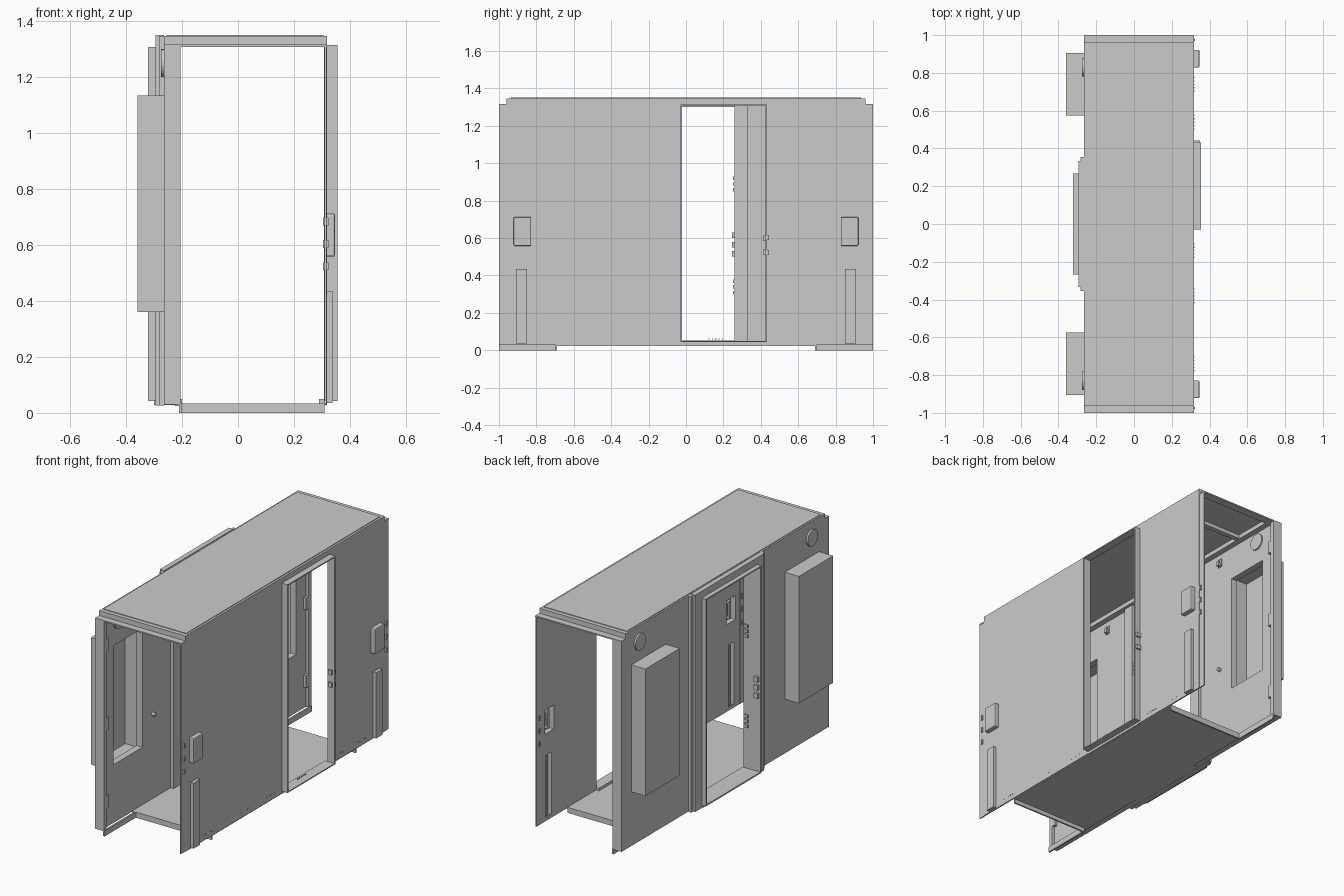
import bpy, bmesh
from mathutils import Matrix

if "Cube" in bpy.data.objects:
    bpy.data.objects.remove(bpy.data.objects["Cube"])


def finish(name, bm):
    bmesh.ops.recalc_face_normals(bm, faces=bm.faces)
    me = bpy.data.meshes.new(name)
    bm.to_mesh(me)
    bm.free()
    ob = bpy.data.objects.new(name, me)
    bpy.context.collection.objects.link(ob)
    return ob


def add_box(bm, x, y, z):
    """Box from (min, max) ranges."""
    c = [(a[0] + a[1]) / 2 for a in (x, y, z)]
    s = [abs(a[1] - a[0]) for a in (x, y, z)]
    m = Matrix.Translation(c) @ Matrix.Diagonal((*s, 1))
    return bmesh.ops.create_cube(bm, size=1, matrix=m)["verts"]


def boxes(name, *specs):
    bm = bmesh.new()
    for s in specs:
        add_box(bm, *s)
    return finish(name, bm)


def panel(name, x, y, z, holes=()):
    """Slab in the YZ plane with rectangular holes (y0, y1, z0, z1)."""
    ys = sorted({*y, *(v for h in holes for v in h[:2])})
    zs = sorted({*z, *(v for h in holes for v in h[2:])})
    bm = bmesh.new()
    grid = {(a, b): bm.verts.new((x[0], a, b)) for a in ys for b in zs}
    for a, b in zip(ys, ys[1:]):
        for c, d in zip(zs, zs[1:]):
            my, mz = (a + b) / 2, (c + d) / 2
            if not any(h[0] < my < h[1] and h[2] < mz < h[3] for h in holes):
                bm.faces.new([grid[p] for p in ((a, c), (b, c), (b, d), (a, d))])
    bmesh.ops.delete(bm, geom=[v for v in bm.verts if not v.link_faces], context="VERTS")
    ext = bmesh.ops.extrude_face_region(bm, geom=bm.faces[:], use_keep_orig=True)
    for v in ext["geom"]:
        if isinstance(v, bmesh.types.BMVert):
            v.co.x = x[1]
    return finish(name, bm)


def tray(name, x_open, x_back, y, z, wall=0.004, bevel=0):
    """Hollow box, open on the x_open side."""
    bm = bmesh.new()
    add_box(bm, (x_open, x_back), y, z)
    bm.faces.ensure_lookup_table()
    mouth = min(bm.faces, key=lambda f: abs(f.calc_center_median().x - x_open))
    bmesh.ops.recalc_face_normals(bm, faces=bm.faces)
    bmesh.ops.delete(bm, geom=[mouth], context="FACES_ONLY")
    if bevel:
        edges = [e for e in bm.edges if not e.is_boundary]
        bmesh.ops.bevel(bm, geom=edges, offset=bevel, segments=2, profile=0.5, affect="EDGES")
    me_ob = finish(name, bm)
    mod = me_ob.modifiers.new("wall", "SOLIDIFY")
    mod.thickness = wall
    return me_ob


def span(s, a, b):
    """Mirrored y range for side s = -1 or 1."""
    return tuple(sorted((s * a, s * b)))


SIDES = ((-1, "front"), (1, "back"))

# Right wall with doorway, handle pockets and rail slots
door_r = (-0.022, 0.424, 0.05, 1.307)
holes = [door_r]
for s, n in SIDES:
    holes += [(*span(s, 0.832, 0.918), 0.562, 0.708), (*span(s, 0.853, 0.907), 0.05, 0.432)]
panel("right_wall", (0.31, 0.318), (-0.96, 0.96), (0.03, 1.345), holes)
panel("right_door_lip", (0.308, 0.356), (-0.03, 0.432), (0.043, 1.314), [door_r])
boxes("right_door_latches", *[((0.318, 0.35), (0.43, 0.443), (z, z + 0.025)) for z in (0.51, 0.59)],
      *[((0.318, 0.34), (0.415, 0.425), (z, z + 0.03)) for z in (0.51, 0.585)])
for s, n in SIDES:
    boxes(n + "_right_wall_flange", ((0.309, 0.316), span(s, 0.96, 1.0), (0.03, 1.31)))
    tray(n + "_handle_pocket", 0.312, 0.346, span(s, 0.828, 0.922), (0.558, 0.712), bevel=0.006)
    boxes(n + "_handle_grip", ((0.316, 0.325), span(s, 0.865, 0.885), (0.58, 0.69)),
          ((0.325, 0.343), span(s, 0.865, 0.885), (0.58, 0.595)),
          ((0.325, 0.343), span(s, 0.865, 0.885), (0.675, 0.69)))
    tray(n + "_rail_slot", 0.312, 0.338, span(s, 0.85, 0.91), (0.035, 0.435))
    boxes(n + "_slot_rail", ((0.32, 0.328), span(s, 0.874, 0.886), (0.05, 0.43)))
    boxes(n + "_right_wall_clips", *[((0.304, 0.324), span(s, 0.968, 0.98), (z, z + 0.028))
                                     for z in (0.51, 0.59, 0.67)])

# Left wall with doorway, cabinet openings and porthole caps
door_l = (-0.26, 0.26, 0.05, 1.305)
cabs = [(*span(s, 0.60, 0.88), 0.385, 1.11) for s, _ in SIDES]
panel("left_wall", (-0.265, -0.225), (-1.0, 1.0), (0.03, 1.31), [door_l] + cabs)
boxes("left_wall_top", ((-0.265, -0.225), (-0.96, 0.96), (1.31, 1.345)))
panel("left_door_frame", (-0.295, -0.265), (-0.333, 0.333), (0.027, 1.35), [door_l])
panel("left_door_flange", (-0.282, -0.265), (-0.355, 0.355), (0.027, 1.347), [door_l])
panel("left_door_lip", (-0.322, -0.294), (-0.268, 0.268), (0.043, 1.308), [(-0.258, 0.258, 0.052, 1.3)])
for s, n in SIDES:
    boxes(n + "_left_wall_flange", ((-0.226, -0.205), span(s, 0.975, 1.0), (0.03, 1.31)))
    boxes(n + "_left_wall_clips", *[((-0.222, -0.205), span(s, 0.95, 0.976), (z, z + 0.075))
                                    for z in (0.16, 0.635, 1.115)])
    boxes(n + "_door_post", ((-0.226, -0.205), span(s, 0.26, 0.33), (0.03, 1.31)))
    boxes(n + "_door_post_clips", *[((-0.24, -0.212), span(s, 0.252, 0.262), (z + d, z + d + 0.018))
                                    for z in (0.3, 0.85) for d in (0, 0.03, 0.06)])
    boxes(n + "_left_door_latch", *[((-0.312, -0.285), span(s, 0.246, 0.26), (z, z + 0.03))
                                    for z in (0.5, 0.55, 0.6)])
    tray(n + "_cabinet", -0.24, -0.36, span(s, 0.575, 0.905), (0.36, 1.135), 0.006)
    # coat hook and knob on the inner face
    boxes(n + "_wall_hook", ((-0.226, -0.205), span(s, 0.49, 0.51), (1.235, 1.25)),
          ((-0.226, -0.22), span(s, 0.485, 0.515), (1.23, 1.28)),
          ((-0.212, -0.205), span(s, 0.49, 0.51), (1.235, 1.265)))
    for part, y, z, r, x0, x1 in (("_porthole_cap", 0.83, 1.25, 0.05, -0.276, -0.216),
                                  ("_wall_knob", 0.5, 0.55, 0.011, -0.23, -0.206)):
        bm = bmesh.new()
        m = Matrix.Translation(((x0 + x1) / 2, s * y, z)) @ Matrix.Rotation(1.5707963, 4, "Y")
        bmesh.ops.create_cone(bm, cap_ends=True, segments=24, radius1=r, radius2=r,
                              depth=x1 - x0, matrix=m)
        finish(n + part, bm)

# Roof: skin, raised sheet, end lintels with flanges, ceiling trims
boxes("roof", ((-0.265, 0.318), (-0.96, 0.96), (1.338, 1.346)))
boxes("roof_sheet", ((-0.255, 0.305), (-0.935, 0.935), (1.345, 1.35)))
boxes("ceiling_cornices", ((-0.226, -0.19), (-0.95, 0.95), (1.312, 1.34)),
      ((0.295, 0.312), (-0.95, 0.95), (1.318, 1.34)))
for s, n in SIDES:
    boxes(n + "_lintel", ((-0.265, 0.318), span(s, 0.95, 0.96), (1.31, 1.345)),
          ((-0.265, 0.318), span(s, 0.95, 1.0), (1.308, 1.316)))
    boxes(n + "_ceiling_beam", ((-0.19, 0.295), span(s, 0.68, 0.71), (1.315, 1.34)))

# Floor plate stops short of the ends; L-shaped skirts hang below
boxes("floor", ((-0.226, 0.312), (-0.70, 0.70), (0.024, 0.034)))
boxes("left_door_sill", ((-0.3, -0.2), (-0.26, 0.26), (0.028, 0.05)))
boxes("right_door_sill", ((0.29, 0.318), (-0.022, 0.424), (0.028, 0.05)))
for s, n in SIDES:
    boxes(n + "_floor_skirt", ((-0.2, 0.31), span(s, 0.69, 0.70), (0, 0.034)),
          ((-0.21, -0.2), span(s, 0.69, 1.0), (0, 0.034)))

# Rivet groups along the foot of the right wall
boxes("right_wall_rivets", *[((0.316, 0.3195), (c + i * 0.018, c + i * 0.018 + 0.006), (0.058, 0.064))
                             for c in (-0.78, -0.42, -0.18, 0.12, 0.5, 0.7) for i in range(5)])
